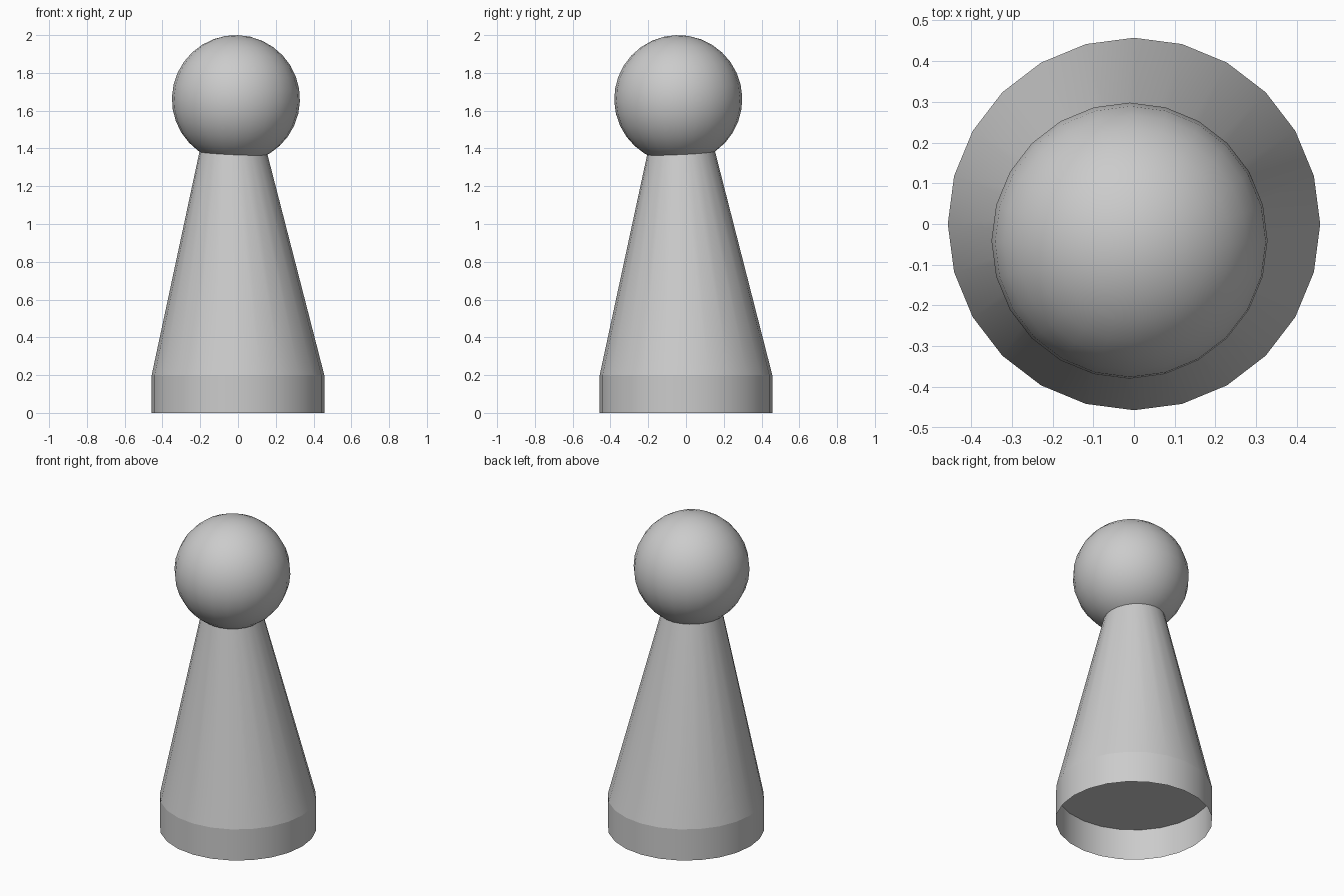
import bpy
from math import radians

if "Cube" in bpy.data.objects:
    bpy.data.objects.remove(bpy.data.objects["Cube"])

SIDES = 24


def finish(name):
    obj = bpy.context.object
    obj.name = name
    bpy.ops.object.shade_smooth_by_angle(angle=radians(30))
    return obj


# Base: open hollow ring
bpy.ops.mesh.primitive_cylinder_add(vertices=SIDES, radius=0.457, depth=0.2,
                                    end_fill_type='NOTHING', location=(0, 0, 0.1))
finish("base_ring")

# Body: closed tapered cone whose top leans slightly off centre
z0, z1 = 0.2, 1.43
bpy.ops.mesh.primitive_cone_add(vertices=SIDES, radius1=0.457, radius2=0.167,
                                depth=z1 - z0, location=(0, 0, (z0 + z1) / 2))
body = finish("body")
for v in body.data.vertices:
    if v.co.z > 0:
        v.co.x -= 0.027
        v.co.y -= 0.025

# Head: ball sitting slightly off centre over the body
bpy.ops.mesh.primitive_uv_sphere_add(segments=SIDES, ring_count=16, radius=0.339,
                                     location=(-0.011, -0.041, 1.661),
                                     rotation=(radians(2), radians(2), 0))
finish("head")
